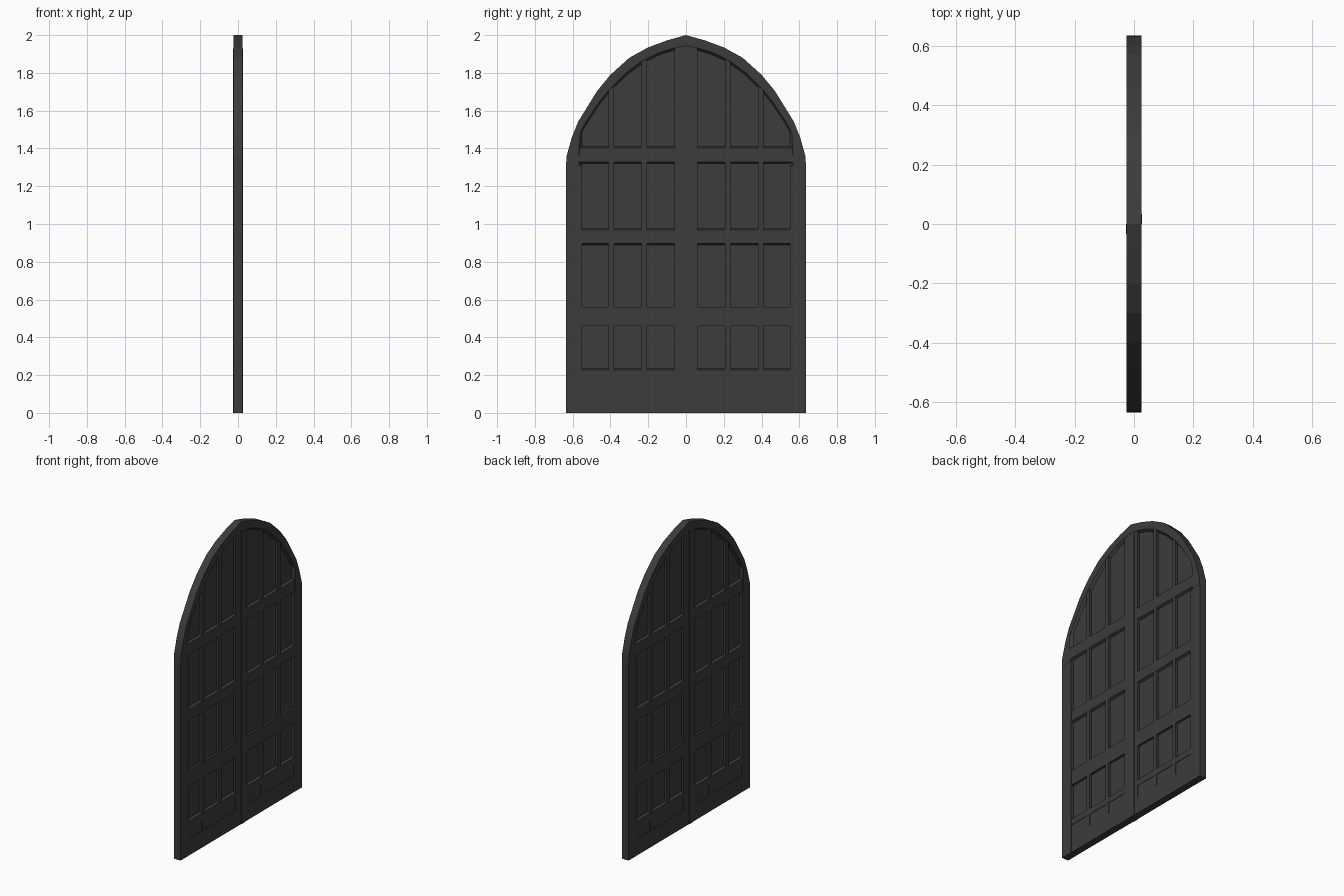
import bpy, bmesh

cube = bpy.data.objects.get("Cube")
if cube:
    bpy.data.objects.remove(cube, do_unlink=True)

# One dark colour for the whole door
COLOUR = (0.045, 0.045, 0.045, 1)
paint = bpy.data.materials.new("charcoal paint")
paint.use_nodes = True
paint.diffuse_color = COLOUR
paint.node_tree.nodes["Principled BSDF"].inputs["Base Color"].default_value = COLOUR

FRAME, PANEL = 0.024, 0.008          # half thicknesses
SPRING, STILE_IN, STILE_OUT = 1.31, 0.55, 0.635
MEETING = 0.06

# Arch edges from the springing line to the apex, as (y, z)
OUTER = [(.635, 1.31), (.632, 1.36), (.604, 1.46), (.572, 1.54), (.535, 1.60),
         (.47, 1.705), (.40, 1.79), (.30, 1.88), (.20, 1.935), (.10, 1.972), (0, 2)]
INNER = [(.55, 1.31), (.55, 1.40), (.55, 1.49), (.51, 1.555), (.45, 1.645),
         (.39, 1.715), (.30, 1.80), (.215, 1.86), (.13, 1.90), (.06, 1.92), (0, 1.93)]


def finish(bm, name):
    bmesh.ops.recalc_face_normals(bm, faces=bm.faces)
    mesh = bpy.data.meshes.new(name)
    bm.to_mesh(mesh)
    bm.free()
    mesh.materials.append(paint)
    obj = bpy.data.objects.new(name, mesh)
    bpy.context.collection.objects.link(obj)
    return obj


def loft(name, rings):
    """Join equal rings of points into a closed solid."""
    bm = bmesh.new()
    rows = [[bm.verts.new(p) for p in ring] for ring in rings]
    for a, b in zip(rows, rows[1:]):
        for i in range(len(a)):
            j = (i + 1) % len(a)
            bm.faces.new((a[i], a[j], b[j], b[i]))
    bm.faces.new(rows[0])
    bm.faces.new(rows[-1])
    return finish(bm, name)


def slab(name, outline, half):
    return loft(name, [[(x, y, z) for y, z in outline] for x in (-half, half)])


def board(name, y0, y1, z0, z1, half):
    return slab(name, [(y0, z0), (y1, z0), (y1, z1), (y0, z1)], half)


def rail(name, y0, y1, z0, z1, half, slope=0.008):
    """Horizontal board with sloping upper and lower edges."""
    section = [(-half, z0 + slope), (-PANEL, z0), (PANEL, z0), (half, z0 + slope),
               (half, z1 - slope), (PANEL, z1), (-PANEL, z1), (-half, z1 - slope)]
    return loft(name, [[(x, y, z) for x, z in section] for y in (y0, y1)])


for side, s in (("left", 1), ("right", -1)):
    # Thin panel behind all the openings
    edge = [((a + c) / 2, (b + d) / 2) for (a, b), (c, d) in zip(OUTER, INNER)]
    outline = [(0, 0.02), (0.59, 0.02)] + edge
    slab(f"{side}_panel", [(s * y, z) for y, z in outline], PANEL)

    # Arched head with a sloping inner edge
    rings = []
    for (oy, oz), (iy, iz) in zip(OUTER, INNER):
        my, mz = iy + (oy - iy) * 0.2, iz + (oz - iz) * 0.2
        half = FRAME + 0.001
        rings.append([(half, s * oy, oz), (half, s * my, mz), (PANEL, s * iy, iz),
                      (-PANEL, s * iy, iz), (-half, s * my, mz), (-half, s * oy, oz)])
    loft(f"{side}_arch", rings)

    # Upright stiles
    board(f"{side}_outer_stile", s * STILE_IN, s * STILE_OUT, 0, SPRING, FRAME)
    board(f"{side}_meeting_stile", s * 0.001, s * MEETING, 0, 1.95, FRAME)

    # Horizontal rails
    y0, y1 = s * 0.03, s * 0.6
    board(f"{side}_bottom_rail", y0, y1, 0, 0.11, FRAME - 0.0005)
    board(f"{side}_kick_panel", y0, y1, 0.10, 0.19, FRAME - 0.003)
    rail(f"{side}_kick_rail", y0, y1, 0.18, 0.235, FRAME - 0.0005)
    board(f"{side}_lower_rail", y0, y1, 0.46, 0.56, FRAME - 0.0005)
    rail(f"{side}_middle_rail", y0, y1, 0.89, 0.975, FRAME - 0.0005)
    rail(f"{side}_upper_rail", y0, y1, 1.32, 1.41, FRAME - 0.0005)

    # Slim uprights between the panels
    for name, a, b, top in (("inner", 0.207, 0.235, 1.88), ("outer", 0.382, 0.41, 1.75)):
        board(f"{side}_{name}_mullion", s * a, s * b, 0.05, top, FRAME - 0.001)

# Cover strips over the joint, one on each face
for name, s in (("left", 1), ("right", -1)):
    strip = board(f"{name}_cover_strip", 0, s * 0.033, 0, 1.93, 0.0025)
    strip.location.x = s * (FRAME + 0.0005)
